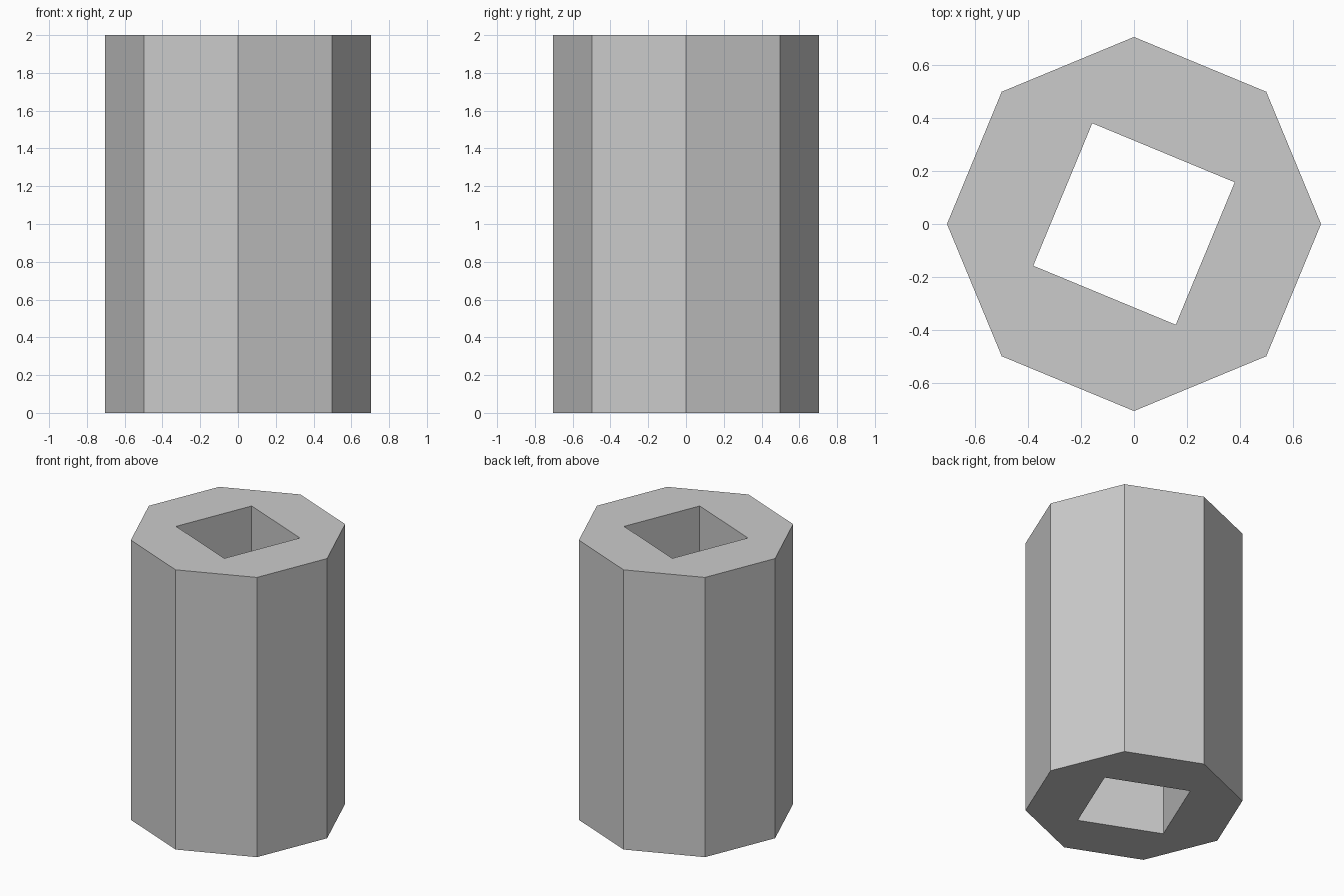
import bpy, bmesh
from math import cos, sin, pi

if "Cube" in bpy.data.objects:
    bpy.data.objects.remove(bpy.data.objects["Cube"])

HEIGHT = 2.0
bm = bmesh.new()


def ring(count, radius, offset):
    """Evenly spaced vertices on the ground plane."""
    return [bm.verts.new((radius * cos(offset + 2 * pi * i / count),
                          radius * sin(offset + 2 * pi * i / count), 0))
            for i in range(count)]


# Octagonal outline and twisted square hole
outer = ring(8, 0.705, 0)
inner = ring(4, 0.411, pi / 8)

# Flat end between the outline and the hole
for i in range(4):
    a, b, c = outer[2 * i], outer[2 * i + 1], outer[(2 * i + 2) % 8]
    p, q = inner[i], inner[(i + 1) % 4]
    bm.faces.new((a, b, p))
    bm.faces.new((p, b, c, q))

# Raise the end into the full-height sleeve, open right through
raised = bmesh.ops.extrude_face_region(bm, geom=bm.faces[:], use_keep_orig=True)
top = [v for v in raised["geom"] if isinstance(v, bmesh.types.BMVert)]
bmesh.ops.translate(bm, verts=top, vec=(0, 0, HEIGHT))
bmesh.ops.recalc_face_normals(bm, faces=bm.faces[:])

mesh = bpy.data.meshes.new("octagonal_sleeve")
bm.to_mesh(mesh)
bm.free()
bpy.context.collection.objects.link(bpy.data.objects.new("octagonal_sleeve", mesh))
